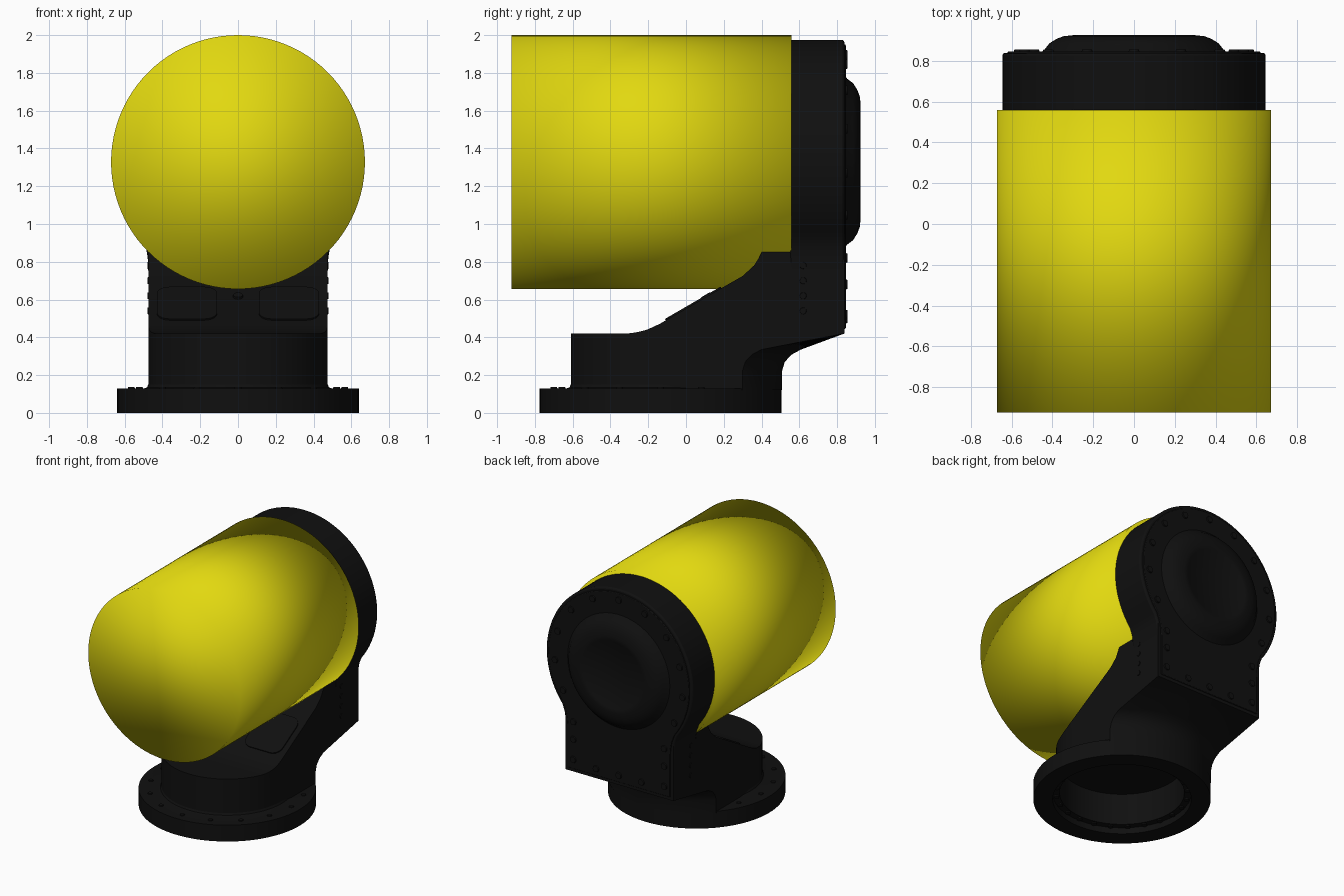
import bpy, bmesh, math
from mathutils import Matrix, Vector

if "Cube" in bpy.data.objects:
    bpy.data.objects.remove(bpy.data.objects["Cube"])


def material(name, rgb):
    m = bpy.data.materials.new(name)
    m.diffuse_color = (*rgb, 1)
    m.use_nodes = True
    m.node_tree.nodes["Principled BSDF"].inputs["Base Color"].default_value = m.diffuse_color
    return m


BLACK = material("matte black", (0.005, 0.005, 0.005))
YELLOW = material("bright yellow", (0.76, 0.69, 0.005))
CY, CZ = -0.135, 1.33      # base axis (y) and drum axis (z)
ROT_Y = Matrix.Rotation(-math.pi / 2, 4, 'X')   # local z -> world +y


def finish(name, bm, mat, angle=35):
    bmesh.ops.remove_doubles(bm, verts=bm.verts[:], dist=1e-5)
    bmesh.ops.recalc_face_normals(bm, faces=bm.faces[:])
    me = bpy.data.meshes.new(name)
    bm.to_mesh(me)
    bm.free()
    me.materials.append(mat)
    me.shade_smooth()
    if angle:
        me.set_sharp_from_angle(angle=math.radians(angle))
    ob = bpy.data.objects.new(name, me)
    bpy.context.collection.objects.link(ob)
    return ob


def lathe(name, profile, matrix, mat, n=72):
    """Spin (radius, height) points round the local z axis."""
    bm = bmesh.new()
    vs = [bm.verts.new((r, 0, h)) for r, h in profile]
    es = [bm.edges.new(p) for p in zip(vs, vs[1:])]
    bmesh.ops.spin(bm, geom=vs + es, cent=(0, 0, 0), axis=(0, 0, 1),
                   angle=math.tau, steps=n, use_merge=True)
    bmesh.ops.transform(bm, matrix=matrix, verts=bm.verts[:])
    return finish(name, bm, mat)


def prism(name, outline, y0, y1, bevel):
    """Extrude an (x, z) outline along y."""
    bm = bmesh.new()
    f = bm.faces.new([bm.verts.new((x, y0, z)) for x, z in outline])
    r = bmesh.ops.extrude_face_region(bm, geom=[f])
    bmesh.ops.translate(bm, vec=(0, y1 - y0, 0),
                        verts=[g for g in r['geom'] if isinstance(g, bmesh.types.BMVert)])
    ob = finish(name, bm, BLACK)
    b = ob.modifiers.new("edge", 'BEVEL')
    b.width, b.segments, b.limit_method = bevel, 2, 'ANGLE'
    b.angle_limit = math.radians(50)
    return ob


def studs(name, places, axis, r, h):
    """Small bolt heads centred on the given places."""
    bm = bmesh.new()
    turn = Vector((0, 0, 1)).rotation_difference(Vector(axis)).to_matrix().to_4x4()
    for p in places:
        bmesh.ops.create_cone(bm, cap_ends=True, segments=12, radius1=r, radius2=r * 0.85,
                              depth=h, matrix=Matrix.Translation(p) @ turn)
    return finish(name, bm, BLACK)


# Yellow drum, smooth shaded right over its rims
bm = bmesh.new()
bmesh.ops.create_cone(bm, cap_ends=True, segments=96, radius1=0.672, radius2=0.672, depth=1.483,
                      matrix=Matrix.Translation((0, -0.1825, CZ - 0.002)) @ ROT_Y)
finish("drum", bm, YELLOW, None)

# Base flange with its bore
lathe("base_flange", [(0, 0.3), (0.45, 0.3), (0.45, 0.05), (0.5, 0.05), (0.5, 0), (0.64, 0),
                      (0.64, 0.13), (0.495, 0.13), (0.482, 0.135), (0.475, 0.15)],
      Matrix.Translation((0, CY, 0)), BLACK, 96)

# Elbow body: side profiles lofted across x, round in front and behind
TOP = [(-0.7, 0.42), (-0.3, 0.42), (-0.22, 0.435), (-0.15, 0.465), (0.1, 0.61),
       (0.3, 0.725), (0.36, 0.78), (0.385, 0.82), (0.405, 0.86)]


def top_z(y):
    for (a, za), (b, zb) in zip(TOP, TOP[1:]):
        if y <= b:
            return za + (zb - za) * (y - a) / (b - a)
    return TOP[-1][1]


bm = bmesh.new()
rows, steps = [], 40
for i in range(steps + 1):
    x = -0.475 * math.cos(math.pi * i / steps)
    front = CY - math.sqrt(max(0, 0.475 ** 2 - x * x))
    back = CY + math.sqrt(0.643 ** 2 - x * x)
    sec = [(front, 0.12)]
    sec += [(max(y, front), top_z(max(y, front))) for y, _ in TOP]
    sec += [(0.6, 0.86), (0.838, 0.86), (0.838, 0.42), (back + 0.1, 0.335),
            (back + 0.05, 0.308), (back + 0.015, 0.27), (back, 0.22), (back, 0.12)]
    rows.append([bm.verts.new((x, y, z)) for y, z in sec])
for a, b in zip(rows, rows[1:]):
    for j in range(len(a) - 1):
        bm.faces.new((a[j], a[j + 1], b[j + 1], b[j]))
bm.faces.new(rows[0])
bm.faces.new(rows[-1])
finish("elbow_body", bm, BLACK)


# Rear housing and its cover plate: a disc running into a straight neck
def keyhole(inset):
    r, w = 0.645 - inset, 0.475 - inset
    half = [(r * math.cos(math.radians(t)), CZ + r * math.sin(math.radians(t)))
            for t in range(90, -39, -4)]
    half += [(w + 0.013, 0.88), (w + 0.003, 0.82), (w, 0.75), (w, 0.42 + inset)]
    return half + [(-x, z) for x, z in reversed(half[1:])]


prism("rear_housing", keyhole(0), 0.55, 0.838, 0.012)
prism("rear_cover", keyhole(0.025), 0.82, 0.846, 0.005)

# Domed cap on the cover
lathe("domed_cap", [(0.46, 0.84), (0.44, 0.852), (0.415, 0.885), (0.38, 0.907), (0.345, 0.92),
                    (0.3, 0.925), (0.27, 0.925), (0.26, 0.919), (0, 0.919)],
      Matrix.Translation((0, 0, CZ)) @ ROT_Y, BLACK)

# Cover bolts around the disc, down the neck and along the bottom
ring = [(0.565 * math.sin(t), 0.848, CZ + 0.565 * math.cos(t))
        for t in [math.radians(-120 + 24 * k) for k in range(11)]]
neck = [(s * 0.4, 0.848, z) for s in (-1, 1) for z in (0.82, 0.68, 0.52)]
studs("cover_bolts", ring + neck + [(x, 0.848, 0.5) for x in (-0.2, 0, 0.2)],
      (0, 1, 0), 0.028, 0.014)

# Flange bolts, above and inside the bore step
for label, rad, z, n in (("flange_bolts", 0.565, 0.13, 16), ("bore_bolts", 0.474, 0.045, 24)):
    studs(label, [(rad * math.cos(math.tau * k / n), CY + rad * math.sin(math.tau * k / n), z)
                  for k in range(n)], (0, 0, 1), 0.02, 0.014)

# Side bolts along the neck
for s, side in ((-1, "left"), (1, "right")):
    studs(side + "_side_bolts", [(s * 0.474, 0.62, z) for z in (0.54, 0.62, 0.7, 0.78)],
          (s, 0, 0), 0.02, 0.012)

    # Shallow rounded panels on the front slope
    bm = bmesh.new()
    bmesh.ops.create_cube(bm, size=1, matrix=Matrix.Translation((s * 0.27, 0.04, 0.576))
                          @ Matrix.Rotation(math.radians(30.1), 4, 'X')
                          @ Matrix.Diagonal((0.32, 0.34, 0.016, 1)))
    short = [e for e in bm.edges if e.calc_length() < 0.1]
    bmesh.ops.bevel(bm, geom=short, offset=0.07, segments=5, profile=0.5, affect='EDGES')
    finish(side + "_slope_panel", bm, BLACK)

# Small plug at the middle of the slope
studs("slope_plug", [(0, 0.11, 0.612)], (0, -0.5, 0.866), 0.03, 0.03)
